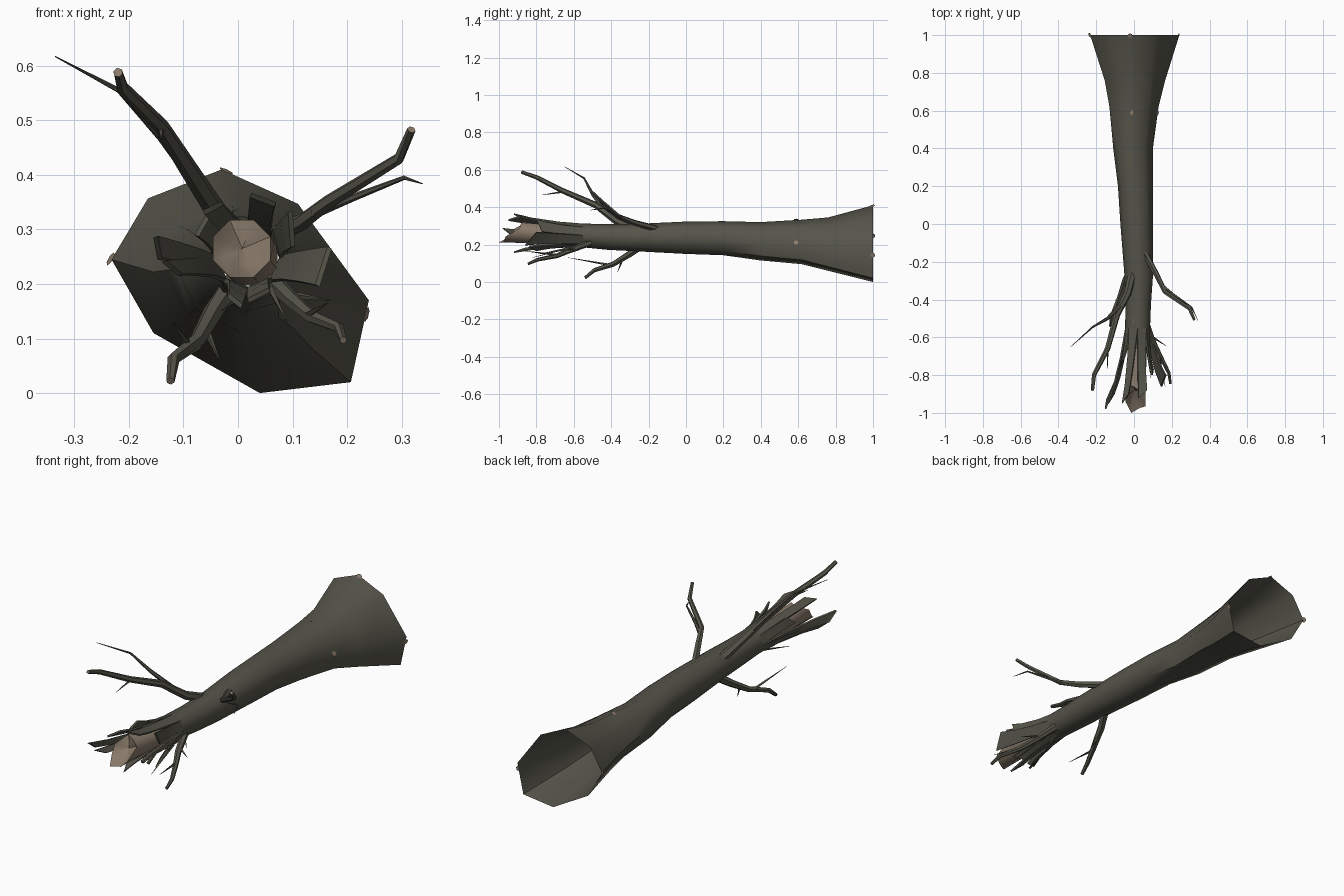
import bpy, bmesh, math
from mathutils import Vector
from mathutils.bvhtree import BVHTree

if "Cube" in bpy.data.objects:
    bpy.data.objects.remove(bpy.data.objects["Cube"])


def mat(name, col):
    m = bpy.data.materials.new(name)
    m.diffuse_color = (*col, 1)
    m.use_nodes = True
    m.node_tree.nodes["Principled BSDF"].inputs["Base Color"].default_value = m.diffuse_color
    return m


BARK = mat("dark bark", (0.092, 0.089, 0.068))
WOOD = mat("bare wood", (0.25, 0.195, 0.145))


def finish(name, bm, angle=50, recalc=True):
    if recalc:
        bmesh.ops.recalc_face_normals(bm, faces=bm.faces)
    me = bpy.data.meshes.new(name)
    bm.to_mesh(me)
    bm.free()
    me.materials.append(BARK)
    me.materials.append(WOOD)
    ob = bpy.data.objects.new(name, me)
    bpy.context.collection.objects.link(ob)
    bpy.ops.object.select_all(action='DESELECT')
    ob.select_set(True)
    bpy.context.view_layer.objects.active = ob
    bpy.ops.object.shade_smooth_by_angle(angle=math.radians(angle))
    return ob


def bridge(bm, a, b, mi=0):
    n = len(a)
    for i in range(n):
        f = bm.faces.new((a[i], a[(i + 1) % n], b[(i + 1) % n], b[i]))
        f.material_index = mi


# Trunk: lopsided root ring easing to a round stem, open at the wide end
BASE = [(-0.03, 0.41), (0.11, 0.347), (0.24, 0.17), (0.207, 0.02),
        (0.04, 0.0), (-0.155, 0.11), (-0.232, 0.245), (-0.165, 0.357)]
STATIONS = [  # y, x min, x max, z min, z max, roundness
    (1.0, -0.232, 0.24, 0.0, 0.41, 0),
    (0.76, -0.155, 0.165, 0.06, 0.345, 0.3),
    (0.62, -0.13, 0.13, 0.095, 0.333, 0.5),
    (0.4, -0.11, 0.1, 0.115, 0.32, 0.7),
    (0.2, -0.085, 0.1, 0.143, 0.325, 0.8),
    (0.0, -0.072, 0.1, 0.15, 0.323, 0.9),
    (-0.28, -0.05, 0.1, 0.165, 0.31, 1),
    (-0.42, -0.045, 0.09, 0.172, 0.31, 1),
    (-0.55, -0.047, 0.085, 0.185, 0.312, 1)]


def section(y, x0, x1, z0, z1, k):
    pts = []
    for i, (bx, bz) in enumerate(BASE):
        u, w = (bx - 0.004) / 0.236, (bz - 0.205) / 0.205
        a = math.pi / 2 - i * math.pi / 4
        u += (math.cos(a) - u) * k
        w += (math.sin(a) - w) * k
        pts.append(Vector(((x0 + x1) / 2 + u * (x1 - x0) / 2, y,
                           (z0 + z1) / 2 + w * (z1 - z0) / 2)))
    return pts


bm = bmesh.new()
rings = [[bm.verts.new(p) for p in section(*s)] for s in STATIONS]
for a, b in zip(rings, rings[1:]):
    bridge(bm, a, b)
bmesh.ops.recalc_face_normals(bm, faces=bm.faces)
tree = BVHTree.FromBMesh(bm)
finish("trunk", bm)
END = section(*STATIONS[-1])

# Splinters: torn bark strips continuing the edges of the trunk
bm = bmesh.new()
TIPS = [  # edge, tip a (x,y,z), tip b
    (0, (0.025, -0.92, 0.367), (0.07, -0.88, 0.35)),
    (1, (0.1, -0.8, 0.335), (0.105, -0.77, 0.27)),
    (2, (0.172, -0.8, 0.265), (0.15, -0.86, 0.195)),
    (3, (0.06, -0.84, 0.185), (0.02, -0.8, 0.165)),
    (4, (0.005, -0.92, 0.155), (-0.02, -0.86, 0.175)),
    (5, (-0.11, -0.9, 0.215), (-0.14, -0.95, 0.24)),
    (5, (-0.148, -0.93, 0.245), (-0.155, -0.98, 0.285)),
    (6, (-0.08, -0.76, 0.29), (-0.06, -0.72, 0.325)),
    (7, (-0.065, -0.95, 0.335), (-0.03, -0.9, 0.352))]
for e, ta, tb in TIPS:
    root = (END[e], END[(e + 1) % 8])
    ta, tb = Vector(ta), Vector(tb)
    inward = Vector((0.02, 0, 0.25))
    rows = []
    for t in (0, 0.35, 0.75, 1):
        row = []
        for p, q in zip(root, (ta, tb)):
            v = p.lerp(q, t)
            pull = 0.12 * math.sin(math.pi * t)
            v.x += (inward.x - v.x) * pull
            v.z += (inward.z - v.z) * pull
            row.append(v)
        rows.append(row)
    mid = (rows[0][0] + rows[0][1]) / 2 - inward
    mid.y = 0
    thick = mid.normalized() * -0.009
    outer = [[bm.verts.new(v) for v in r] for r in rows]
    inner = [[bm.verts.new(v + thick) for v in r] for r in rows]
    loops = [[o[0], o[1], i[1], i[0]] for o, i in zip(outer, inner)]
    for a, b in zip(loops, loops[1:]):
        bridge(bm, a, b)
    bm.faces.new(loops[-1])
finish("bark_splinters", bm, 35)

# Heartwood: bare core with an oblique hollow break
bm = bmesh.new()


def core_ring(cx, cz, r, y, slope=0):
    out = []
    for i in range(8):
        a = math.pi / 2 - (i + 0.5) * math.pi / 4
        jag = 0.025 * (i % 2) if slope else 0
        out.append(bm.verts.new((cx + r * math.cos(a),
                                 y + slope * math.sin(a) + jag, cz + r * math.sin(a))))
    return out


core = [core_ring(0.02, 0.25, 0.057, -0.5), core_ring(0.015, 0.255, 0.055, -0.72),
        core_ring(0.007, 0.265, 0.057, -0.94, 0.065), core_ring(0.007, 0.265, 0.035, -0.91, 0.03)]
for a, b in zip(core, core[1:]):
    bridge(bm, a, b, 1)
c = bm.verts.new((0.008, -0.88, 0.265))
for i in range(8):
    bm.faces.new((core[-1][i], core[-1][(i + 1) % 8], c)).material_index = 1
finish("heartwood", bm, 60)


# Branches: six-sided tapering tubes with a bare wood broken end
def branch(name, pts, r0, r1, n=6):
    bm = bmesh.new()
    pts = [Vector(p) for p in pts]
    prev = None
    for k, p in enumerate(pts):
        d = (pts[min(k + 1, len(pts) - 1)] - pts[max(k - 1, 0)]).normalized()
        s = d.cross(Vector((0.3, 0.2, 0.93))).normalized()
        t = d.cross(s)
        r = r0 + (r1 - r0) * k / (len(pts) - 1)
        ring = [bm.verts.new(p + r * (s * math.cos(2 * math.pi * i / n) +
                                      t * math.sin(2 * math.pi * i / n))) for i in range(n)]
        if prev:
            bridge(bm, prev, ring)
        prev = ring
    bm.faces.new(prev).material_index = 1 if r1 > 0.004 else 0
    finish(name, bm)


branch("upper_left_branch", [(-0.01, -0.27, 0.28), (-0.035, -0.37, 0.325), (-0.09, -0.48, 0.41),
       (-0.14, -0.66, 0.488), (-0.212, -0.8, 0.56), (-0.22, -0.88, 0.588)], 0.023, 0.009)
branch("upper_left_fork", [(-0.07, -0.43, 0.38), (-0.14, -0.5, 0.47),
       (-0.218, -0.545, 0.555), (-0.335, -0.65, 0.617)], 0.013, 0.001)
branch("upper_right_branch", [(0.05, -0.14, 0.28), (0.12, -0.27, 0.315), (0.165, -0.36, 0.35),
       (0.295, -0.45, 0.43), (0.318, -0.505, 0.483)], 0.018, 0.008)
branch("upper_right_fork", [(0.14, -0.32, 0.33), (0.21, -0.375, 0.358),
       (0.305, -0.44, 0.395), (0.338, -0.51, 0.384)], 0.01, 0.001)
branch("lower_left_branch", [(-0.01, -0.23, 0.2), (-0.045, -0.3, 0.15), (-0.075, -0.39, 0.095),
       (-0.118, -0.49, 0.063), (-0.124, -0.54, 0.022)], 0.022, 0.008)
branch("lower_right_branch", [(0.06, -0.51, 0.21), (0.1, -0.62, 0.17), (0.135, -0.69, 0.14),
       (0.185, -0.79, 0.12), (0.193, -0.845, 0.097)], 0.018, 0.007)

# Twigs: thin pointed shoots
TWIGS = [((-0.14, -0.64, 0.485), (-0.14, -0.77, 0.465)),
         ((-0.06, -0.34, 0.12), (-0.032, -0.365, 0.055)),
         ((0.1, -0.6, 0.18), (0.17, -0.645, 0.17)),
         ((0.13, -0.69, 0.145), (0.165, -0.86, 0.165)),
         ((0.06, -0.6, 0.19), (0.09, -0.82, 0.13)),
         ((0.02, -0.58, 0.19), (-0.03, -0.78, 0.15)),
         ((-0.09, -0.4, 0.09), (-0.12, -0.63, 0.13))]
for i, (a, b) in enumerate(TWIGS):
    branch("twig_%d" % i, [a, Vector(a).lerp(Vector(b), 0.5), b], 0.007, 0.0008, 4)

# Worn spots: thin bare-wood plates lying on the bark
for i, p in enumerate([(0.2, 0.58, 0.255), (0.3, 0.975, 0.13),
                       (-0.05, 0.58, 0.5), (0.02, 0.975, 0.5), (-0.3, 0.975, 0.28)]):
    loc, nor, _, _ = tree.find_nearest(Vector(p))
    bm = bmesh.new()
    bmesh.ops.create_circle(bm, cap_ends=True, segments=6, radius=0.014)
    for f in bm.faces:
        f.material_index = 1
    q = nor.to_track_quat('Z', 'Y')
    for v in bm.verts:
        v.co = loc + nor * 0.002 + q @ v.co
    finish("worn_spot_%d" % i, bm, recalc=False)
